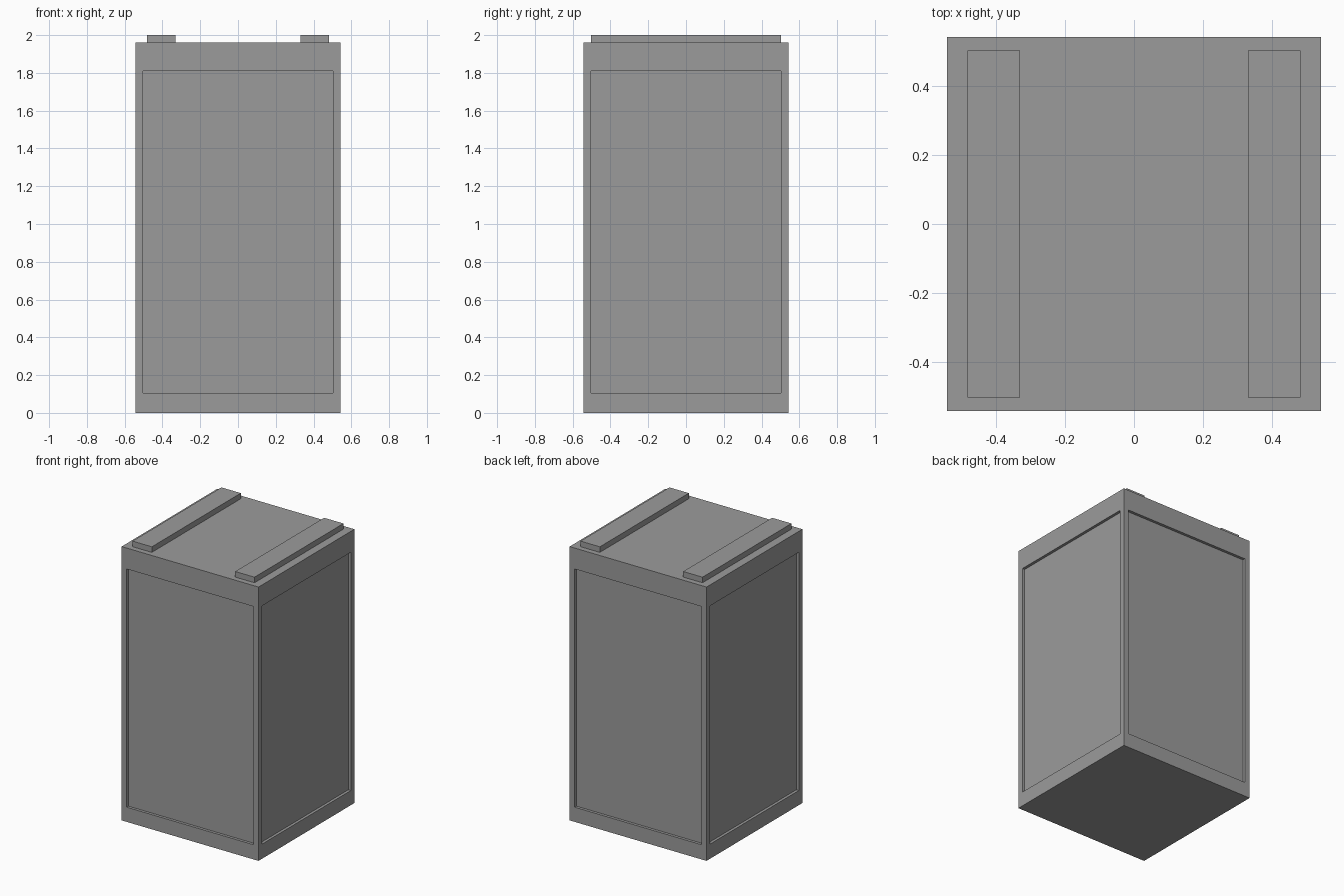
import bpy
import bmesh
from mathutils import Matrix, Vector

cube = bpy.data.objects.get("Cube")
if cube:
    bpy.data.objects.remove(cube, do_unlink=True)

HALF, BODY_TOP, TOP = 0.542, 1.96, 2.0
PANEL_HALF, PANEL_LOW, PANEL_HIGH, RECESS = 0.485, 0.105, 1.81, 0.02

grey = bpy.data.materials.new("mid grey")
grey.use_nodes = True
colour = (0.33, 0.33, 0.33, 1)
grey.diffuse_color = colour
grey.node_tree.nodes["Principled BSDF"].inputs["Base Color"].default_value = colour


def add_box(bm, low, high):
    low, high = Vector(low), Vector(high)
    matrix = Matrix.Translation((low + high) / 2) @ Matrix.Diagonal((*(high - low), 1))
    bmesh.ops.create_cube(bm, size=1, matrix=matrix)


def finish(bm, name):
    mesh = bpy.data.meshes.new(name)
    bm.to_mesh(mesh)
    bm.free()
    mesh.materials.append(grey)
    obj = bpy.data.objects.new(name, mesh)
    bpy.context.collection.objects.link(obj)


# Cabinet body with a recessed panel in each upright side
bm = bmesh.new()
add_box(bm, (-HALF, -HALF, 0), (HALF, HALF, BODY_TOP))
bm.normal_update()
for face in [f for f in bm.faces if abs(f.normal.z) < 0.5]:
    normal = face.normal.copy()
    bmesh.ops.inset_individual(bm, faces=[face], thickness=HALF - PANEL_HALF)
    for vert in face.verts:
        vert.co.z = PANEL_HIGH if vert.co.z > 1 else PANEL_LOW
    pushed = bmesh.ops.extrude_discrete_faces(bm, faces=[face])["faces"][0]
    for vert in pushed.verts:
        vert.co -= normal * RECESS
bmesh.ops.recalc_face_normals(bm, faces=bm.faces)
finish(bm, "cabinet_body")

# Two flat rails along the top
for name, side in (("left_top_rail", 1), ("right_top_rail", -1)):
    bm = bmesh.new()
    inner, outer = sorted((side * 0.33, side * 0.483))
    add_box(bm, (inner, -0.503, BODY_TOP), (outer, 0.503, TOP))
    finish(bm, name)
